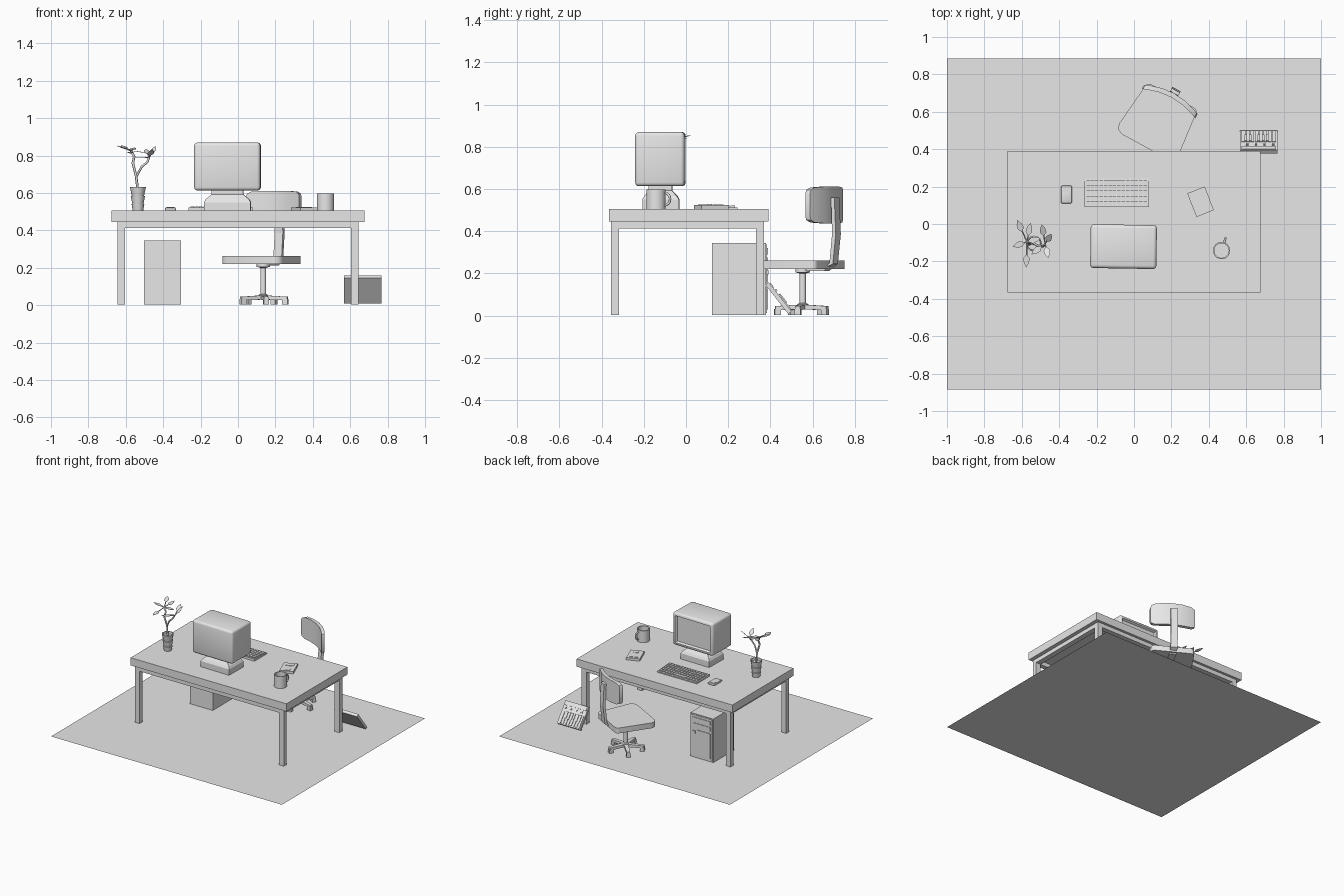
import bpy, bmesh, math
from math import sin, cos, pi, radians
from mathutils import Matrix, Vector

cube = bpy.data.objects.get("Cube")
if cube:
    bpy.data.objects.remove(cube, do_unlink=True)

grey = bpy.data.materials.new("plain_grey")
grey.use_nodes = True
grey.diffuse_color = (0.8, 0.8, 0.8, 1)
grey.node_tree.nodes["Principled BSDF"].inputs["Base Color"].default_value = grey.diffuse_color

I = Matrix.Identity(4)


def finish(name, bm, frame=I, smooth=False):
    bmesh.ops.recalc_face_normals(bm, faces=bm.faces[:])
    me = bpy.data.meshes.new(name)
    bm.to_mesh(me)
    bm.free()
    me.materials.append(grey)
    ob = bpy.data.objects.new(name, me)
    ob.matrix_world = frame
    bpy.context.collection.objects.link(ob)
    if smooth:
        bpy.ops.object.select_all(action='DESELECT')
        ob.select_set(True)
        bpy.context.view_layer.objects.active = ob
        bpy.ops.object.shade_smooth_by_angle(angle=radians(40))
    return ob


def add_box(bm, x, y, z):
    """Box between the (low, high) pairs given for each axis."""
    mid = Vector([(a + b) / 2 for a, b in (x, y, z)])
    size = [b - a for a, b in (x, y, z)]
    bmesh.ops.create_cube(bm, size=1, matrix=Matrix.Translation(mid) @ Matrix.Diagonal((*size, 1)))


def box(name, x, y, z, frame=I, bevel=0, segments=2):
    bm = bmesh.new()
    add_box(bm, x, y, z)
    if bevel:
        bmesh.ops.bevel(bm, geom=bm.edges[:], offset=bevel, segments=segments,
                        profile=0.5, affect='EDGES')
    return finish(name, bm, frame, bevel > 0 and segments > 1)


def loft(name, rings, frame=I, smooth=False):
    """Skin a list of equal rings of points and cap both ends."""
    bm = bmesh.new()
    rows = [[bm.verts.new(p) for p in ring] for ring in rings]
    n = len(rows[0])
    for a, b in zip(rows, rows[1:]):
        for i in range(n):
            bm.faces.new((a[i], a[(i + 1) % n], b[(i + 1) % n], b[i]))
    bm.faces.new(rows[0])
    bm.faces.new(rows[-1])
    return finish(name, bm, frame, smooth)


def lathe(name, profile, sides, frame=I, smooth=True):
    return loft(name, [[(r * cos(2 * pi * i / sides), r * sin(2 * pi * i / sides), z)
                        for i in range(sides)] for r, z in profile], frame, smooth)


def rect(x, y, z):
    return [(x[0], y[0], z), (x[1], y[0], z), (x[1], y[1], z), (x[0], y[1], z)]


def tube(name, points, radius, frame=I, cyclic=False):
    cu = bpy.data.curves.new(name, 'CURVE')
    cu.dimensions = '3D'
    cu.bevel_depth, cu.bevel_resolution, cu.use_fill_caps = radius, 1, True
    sp = cu.splines.new('POLY')
    sp.points.add(len(points) - 1)
    for p, co in zip(sp.points, points):
        p.co = (*co, 1)
    cu.materials.append(grey)
    ob = bpy.data.objects.new(name, cu)
    ob.matrix_world = frame
    bpy.context.collection.objects.link(ob)


# Floor
bm = bmesh.new()
bm.faces.new([bm.verts.new(p) for p in rect((-1, 1), (-0.885, 0.885), 0)])
finish("floor", bm)

# Desk
TOP = 0.505
box("desk_top", (-0.675, 0.675), (-0.365, 0.39), (0.445, TOP))
for sx in (-1, 1):
    side = "left" if sx > 0 else "right"
    xs = sorted((sx * 0.604, sx * 0.645))
    box(f"desk_rail_{side}", xs, (-0.32, 0.332), (0.413, 0.445))
    for end, ys in (("front", (-0.355, -0.318)), ("back", (0.332, 0.37))):
        box(f"desk_leg_{end}_{side}", xs, ys, (0.004, 0.445))
for end, ys in (("front", (-0.355, -0.318)), ("back", (0.332, 0.37))):
    box(f"desk_rail_{end}", (-0.604, 0.604), ys, (0.413, 0.445))

# Monitor with a recessed screen
spot = Matrix.Translation((-0.056, -0.12, 0)) @ Matrix.Rotation(radians(-1), 4, 'Z')
bm = bmesh.new()
add_box(bm, (-0.177, 0.177), (-0.118, 0.116), (0.613, 0.87))
bmesh.ops.bevel(bm, geom=bm.edges[:], offset=0.018, segments=3, profile=0.5, affect='EDGES')
screen = max(bm.faces, key=lambda f: f.calc_center_median().y)
bmesh.ops.inset_individual(bm, faces=[screen], thickness=0.008)
bmesh.ops.inset_individual(bm, faces=[screen], thickness=0.012, depth=-0.015)
finish("monitor", bm, spot, True)
loft("monitor_stand", [rect((-0.125, 0.125), (-0.085, 0.088), TOP),
                       rect((-0.125, 0.125), (-0.085, 0.088), 0.55),
                       rect((-0.115, 0.115), (-0.075, 0.078), 0.567),
                       rect((-0.085, 0.085), (-0.055, 0.055), 0.592),
                       rect((-0.085, 0.085), (-0.055, 0.055), 0.618)], spot)

# Keyboard: wedge body and rows of keys
loft("keyboard", [[(x, 0.09, TOP), (x, 0.245, TOP), (x, 0.245, 0.512), (x, 0.09, 0.522)]
                  for x in (-0.265, 0.08)])
bm = bmesh.new()
for row in range(5):
    y = 0.102 + row * 0.027
    z = 0.522 - row * 0.0018
    for col in range(14):
        x = -0.255 + col * 0.0235
        if row == 4 and 3 < col < 9:
            continue
        add_box(bm, (x, x + 0.019), (y, y + 0.022), (z - 0.006, z + 0.006))
add_box(bm, (-0.161, -0.048), (0.21, 0.232), (0.509, 0.521))
finish("keyboard_keys", bm)

# Mouse
box("mouse", (-0.39, -0.332), (0.11, 0.205), (TOP, 0.522), bevel=0.006)
box("mouse_buttons", (-0.382, -0.34), (0.168, 0.198), (0.52, 0.524))

# Notebook lying at an angle
spot = Matrix.Translation((0.356, 0.119, TOP)) @ Matrix.Rotation(radians(21.5), 4, 'Z')
box("notebook", (-0.05, 0.05), (-0.068, 0.068), (0, 0.018), spot)
box("notebook_label", (-0.03, 0.03), (0.02, 0.05), (0.017, 0.021), spot)
box("notebook_clasp", (-0.015, 0.02), (-0.06, -0.025), (0.017, 0.021), spot)

# Mug with handle
spot = Matrix.Translation((0.468, -0.142, TOP))
lathe("mug", [(0.046, 0), (0.046, 0.093), (0.039, 0.093), (0.039, 0.008)], 24, spot)
turn = spot @ Matrix.Rotation(radians(72), 4, 'Z')
tube("mug_handle", [(0.042 + 0.028 * sin(t * pi / 8), 0, 0.047 + 0.03 * cos(t * pi / 8))
                    for t in range(9)], 0.006, turn)

# Plant: tiered pot, stems and pointed leaves
spot = Matrix.Translation((-0.535, -0.105, 0))
lathe("plant_pot", [(0.028, TOP), (0.034, 0.54), (0.03, 0.542), (0.038, 0.583), (0.033, 0.585),
                    (0.043, 0.632), (0.037, 0.632), (0.035, 0.615)], 12, spot)
hubs = [Vector((-0.572, -0.095, 0.825)), Vector((-0.475, -0.105, 0.79))]
tube("plant_trunk", [(-0.535, -0.105, 0.61), (-0.545, -0.1, 0.69), (-0.562, -0.11, 0.76),
                     (-0.555, -0.1, 0.795), hubs[0]], 0.007)
tube("plant_branch", [(-0.545, -0.1, 0.685), (-0.515, -0.115, 0.74), (-0.485, -0.12, 0.765),
                      hubs[1]], 0.006)
leaves = [(0, -0.61, -0.012, 0.845), (0, -0.56, -0.03, 0.835), (0, -0.615, -0.11, 0.84),
          (0, -0.575, -0.195, 0.815), (0, -0.535, -0.085, 0.82), (1, -0.487, -0.035, 0.82),
          (1, -0.455, -0.075, 0.825), (1, -0.465, -0.15, 0.815), (1, -0.52, -0.14, 0.79)]
for i, (h, *c) in enumerate(leaves):
    c = Vector(c)
    way = (c - hubs[h]).normalized()
    across = way.cross(Vector((0, 0, 1))).normalized() * 0.017
    tube(f"plant_twig_{i}", [hubs[h], c - way * 0.03], 0.0035)
    up = Vector((0, 0, 0.002))
    outline = [c - way * 0.035, c - way * 0.012 + across, c + way * 0.012 + across * 0.8,
               c + way * 0.037, c + way * 0.012 - across * 0.8, c - way * 0.012 - across]
    loft(f"plant_leaf_{i}", [outline, [p + up for p in outline]])

# Computer tower with raised front details
box("tower", (-0.503, -0.305), (0.124, 0.38), (0.004, 0.345))
bm = bmesh.new()
add_box(bm, (-0.495, -0.313), (0.379, 0.384), (0.012, 0.337))
for z in (0.29, 0.245):
    add_box(bm, (-0.48, -0.328), (0.383, 0.388), (z, z + 0.03))
add_box(bm, (-0.48, -0.365), (0.383, 0.388), (0.03, 0.225))
add_box(bm, (-0.35, -0.328), (0.383, 0.39), (0.195, 0.215))
finish("tower_front", bm)

# Swivel chair, in its own turned frame with the back towards +y
chair = Matrix.Translation((0.135, 0.553, 0)) @ Matrix.Rotation(radians(-28.7), 4, 'Z')
corners = [((0.135, -0.115), 0.045, -90), ((0.13, 0.125), 0.025, 0),
           ((-0.13, 0.125), 0.025, 90), ((-0.135, -0.115), 0.045, 180)]
outline = [(cx + r * cos(radians(a + s * 22.5)), cy + r * sin(radians(a + s * 22.5)))
           for (cx, cy), r, a in corners for s in range(5)]
loft("chair_seat", [[(x, y, z) for x, y in outline] for z in (0.22, 0.262)], chair, True)
lathe("chair_column", [(0.025, 0.035), (0.025, 0.055), (0.016, 0.06), (0.016, 0.2),
                       (0.035, 0.205), (0.035, 0.222)], 12, chair)
for i in range(5):
    arm = chair @ Matrix.Rotation(radians(18 + 72 * i), 4, 'Z')
    loft(f"chair_foot_{i}", [[(x, -w, lo), (x, w, lo), (x, w, 0.053 - x * 0.06), (x, -w, 0.053 - x * 0.06)]
                             for x, w, lo in ((0.01, 0.016, 0.03), (0.132, 0.012, 0.026))], arm)
    box(f"chair_caster_{i}", (0.105, 0.135), (-0.014, 0.014), (0.003, 0.032), arm)
path = [(0.03, 0.212), (0.13, 0.212), (0.158, 0.25), (0.172, 0.385), (0.166, 0.56)]
loft("chair_back_post", [[(-0.025, y, z), (0.025, y, z), (0.025, y + dy, z + dz), (-0.025, y + dy, z + dz)]
                         for (y, z), (dy, dz) in zip(path, ((0, 0.012), (0, 0.012), (0.018, -0.005),
                                                           (0.02, 0), (0.018, 0)))], chair)
rings = []
for x, h in ((-0.163, 0.055), (-0.157, 0.072), (-0.135, 0.083), (-0.07, 0.087), (0, 0.087),
             (0.07, 0.087), (0.135, 0.083), (0.157, 0.072), (0.163, 0.055)):
    y = 0.14 - 1.4 * x * x
    rings.append([(x, y, 0.524 - h), (x, y + 0.026, 0.524 - h),
                  (x, y + 0.026, 0.524 + h), (x, y, 0.524 + h)])
loft("chair_backrest", rings, chair, True)

# Small music keyboard leaning against the back leg
lean = Matrix.Translation((0.668, 0.5, 0.02)) @ Matrix.Rotation(radians(38), 4, 'X')
box("music_keyboard", (-0.1, 0.1), (-0.02, 0), (0, 0.175), lean)
bm = bmesh.new()
for i in range(8):
    x = -0.092 + i * 0.0232
    add_box(bm, (x, x + 0.02), (-0.001, 0.005), (0.008, 0.1))
    if i not in (2, 6, 7):
        add_box(bm, (x + 0.015, x + 0.028), (0.004, 0.01), (0.048, 0.1))
    if i % 2:
        add_box(bm, (x, x + 0.012), (-0.001, 0.008), (0.118, 0.13))
add_box(bm, (-0.092, 0.092), (-0.001, 0.005), (0.142, 0.167))
finish("music_keys", bm, lean)
